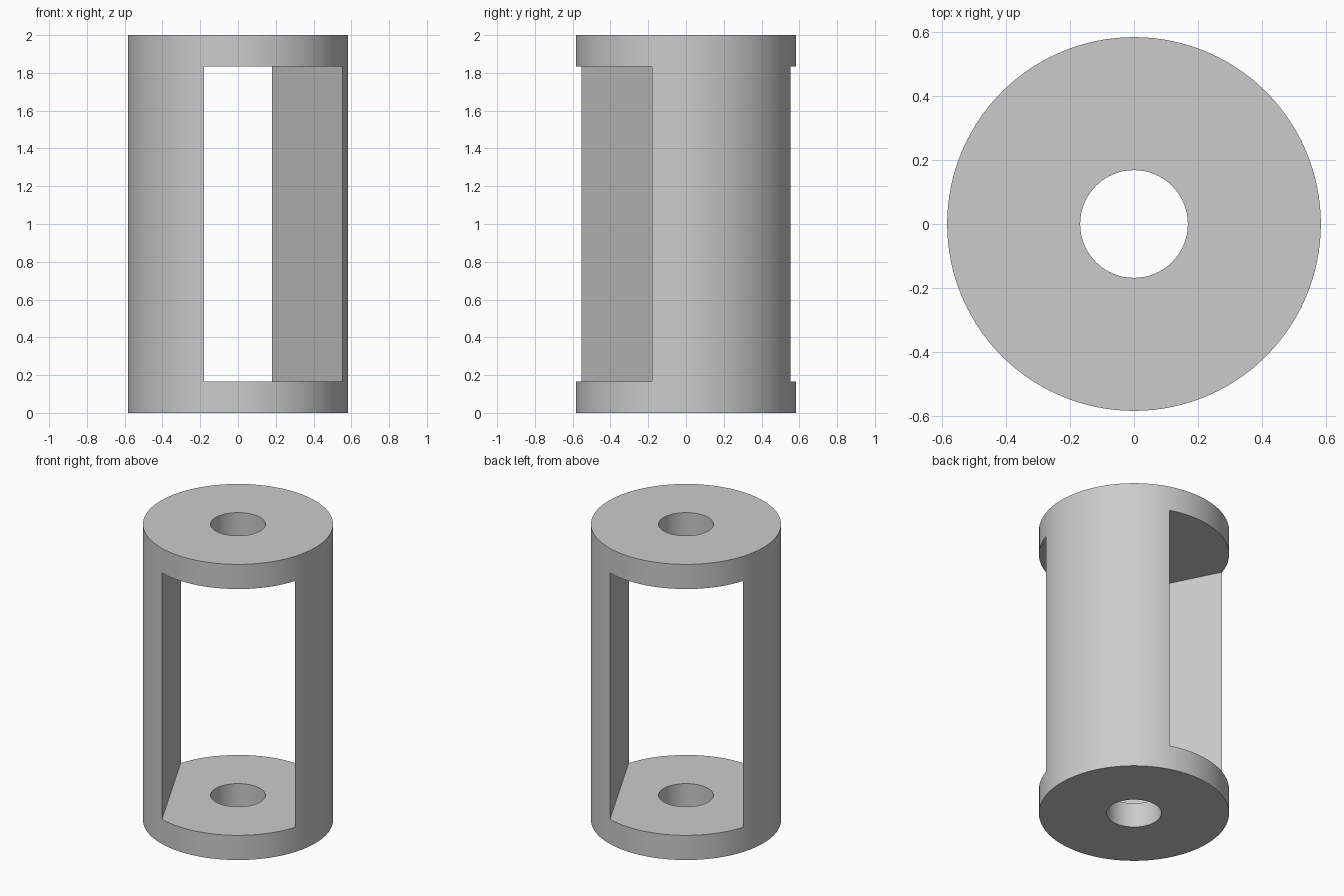
import bpy
from math import cos, pi, radians

cube = bpy.data.objects.get("Cube")
if cube:
    bpy.data.objects.remove(cube, do_unlink=True)

HEIGHT = 2.0
RADIUS = 0.583
BORE = 0.168
PLATE = 0.167                      # thickness of each end plate
SLOT = 2 * RADIUS * cos(pi / 4)    # the two walls each span a quarter turn
TURN = radians(27)                 # slot direction around the axis

grey = bpy.data.materials.new("plain grey")
grey.use_nodes = True
colour = (0.6, 0.6, 0.6, 1)
grey.diffuse_color = colour
grey.node_tree.nodes["Principled BSDF"].inputs["Base Color"].default_value = colour


def cylinder(name, radius, depth, sides):
    bpy.ops.mesh.primitive_cylinder_add(
        vertices=sides, radius=radius, depth=depth, location=(0, 0, HEIGHT / 2))
    obj = bpy.context.object
    obj.name = name
    obj.data.materials.append(grey)
    return obj


def cut(target, cutter):
    cutter.hide_render = True
    mod = target.modifiers.new("cut", "BOOLEAN")
    mod.operation = "DIFFERENCE"
    mod.solver = "EXACT"
    mod.object = cutter
    bpy.context.view_layer.objects.active = target
    bpy.ops.object.modifier_apply(modifier=mod.name)
    bpy.data.objects.remove(cutter, do_unlink=True)


# Solid housing
housing = cylinder("slotted_housing", RADIUS, HEIGHT, 120)

# Wide slot straight through, leaving two flat-backed walls
bpy.ops.mesh.primitive_cube_add(size=1, location=(0, 0, HEIGHT / 2),
                                rotation=(0, 0, TURN))
slot = bpy.context.object
slot.name = "slot_cutter"
slot.scale = (SLOT, 2, HEIGHT - 2 * PLATE)
slot.data.materials.append(grey)
bpy.context.view_layer.update()
cut(housing, slot)

# Round hole through both end plates
cut(housing, cylinder("bore_cutter", BORE, HEIGHT + 1, 64))

# Smooth round sides, sharp rims
bpy.ops.object.select_all(action="DESELECT")
housing.select_set(True)
bpy.context.view_layer.objects.active = housing
bpy.ops.object.shade_smooth_by_angle(angle=radians(30))
